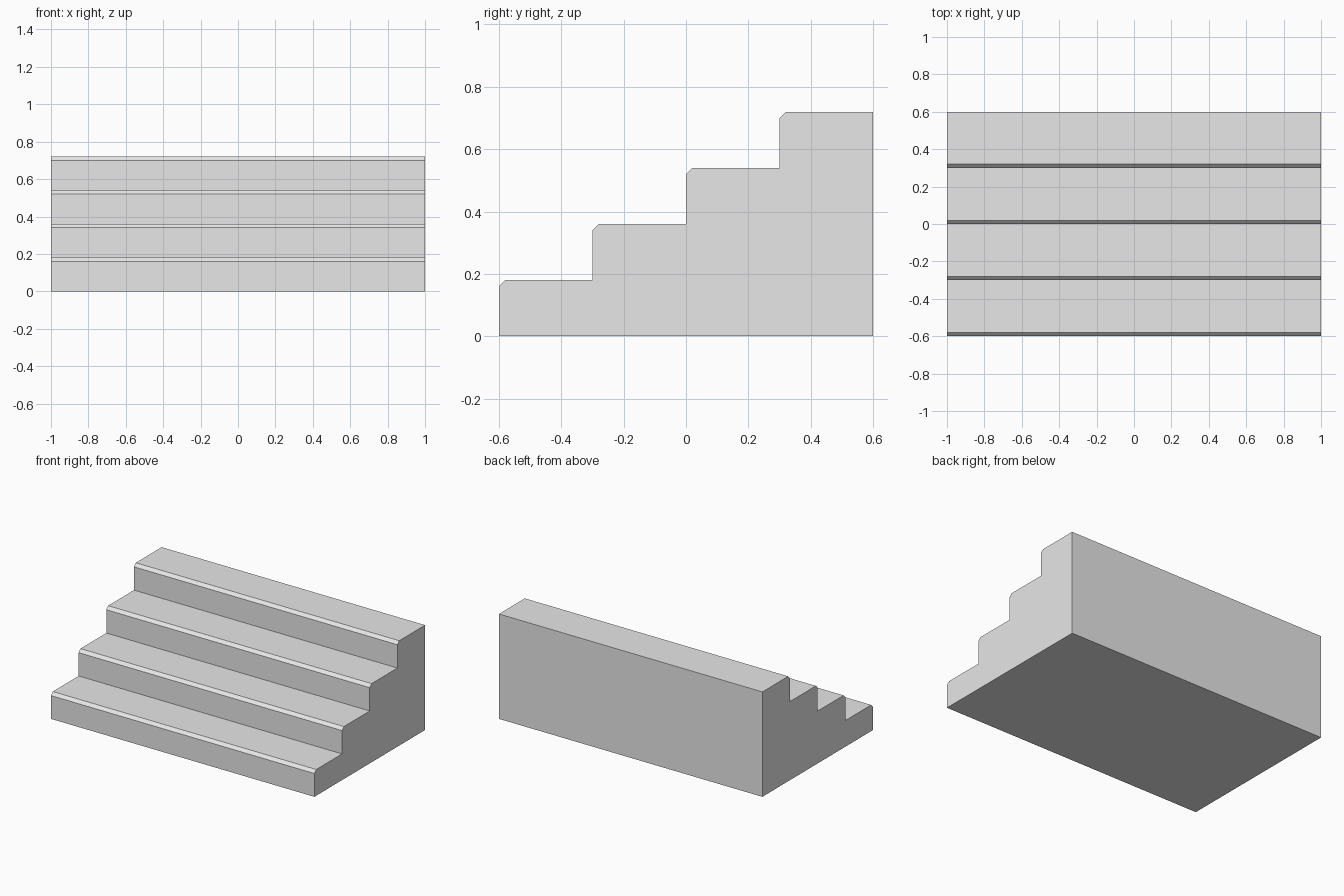
import bpy
import bmesh

# Remove the default cube
cube = bpy.data.objects.get("Cube")
if cube:
    bpy.data.objects.remove(cube, do_unlink=True)

STEPS, WIDTH, TREAD, RISE, CHAMFER = 4, 2.0, 0.3, 0.18, 0.02
DEPTH = STEPS * TREAD

# Plain grey stone
stone = bpy.data.materials.new("grey_stone")
stone.use_nodes = True
color = (0.8, 0.8, 0.8, 1.0)
stone.diffuse_color = color
stone.node_tree.nodes["Principled BSDF"].inputs["Base Color"].default_value = color

# Side profile (y, z): riser, chamfered nosing and tread for each step
profile = [(-DEPTH / 2, 0)]
for i in range(STEPS):
    y, top = -DEPTH / 2 + i * TREAD, (i + 1) * RISE
    profile += [(y, top - CHAMFER), (y + CHAMFER, top), (y + TREAD, top)]
profile.append((DEPTH / 2, 0))

# Extrude the profile across the full width
bm = bmesh.new()
side = bm.faces.new([bm.verts.new((-WIDTH / 2, y, z)) for y, z in profile])
result = bmesh.ops.extrude_face_region(bm, geom=[side], use_keep_orig=True)
moved = [v for v in result["geom"] if isinstance(v, bmesh.types.BMVert)]
bmesh.ops.translate(bm, verts=moved, vec=(WIDTH, 0, 0))
bmesh.ops.recalc_face_normals(bm, faces=bm.faces)

mesh = bpy.data.meshes.new("stairs")
bm.to_mesh(mesh)
bm.free()
mesh.materials.append(stone)
stairs = bpy.data.objects.new("stairs", mesh)
bpy.context.collection.objects.link(stairs)
